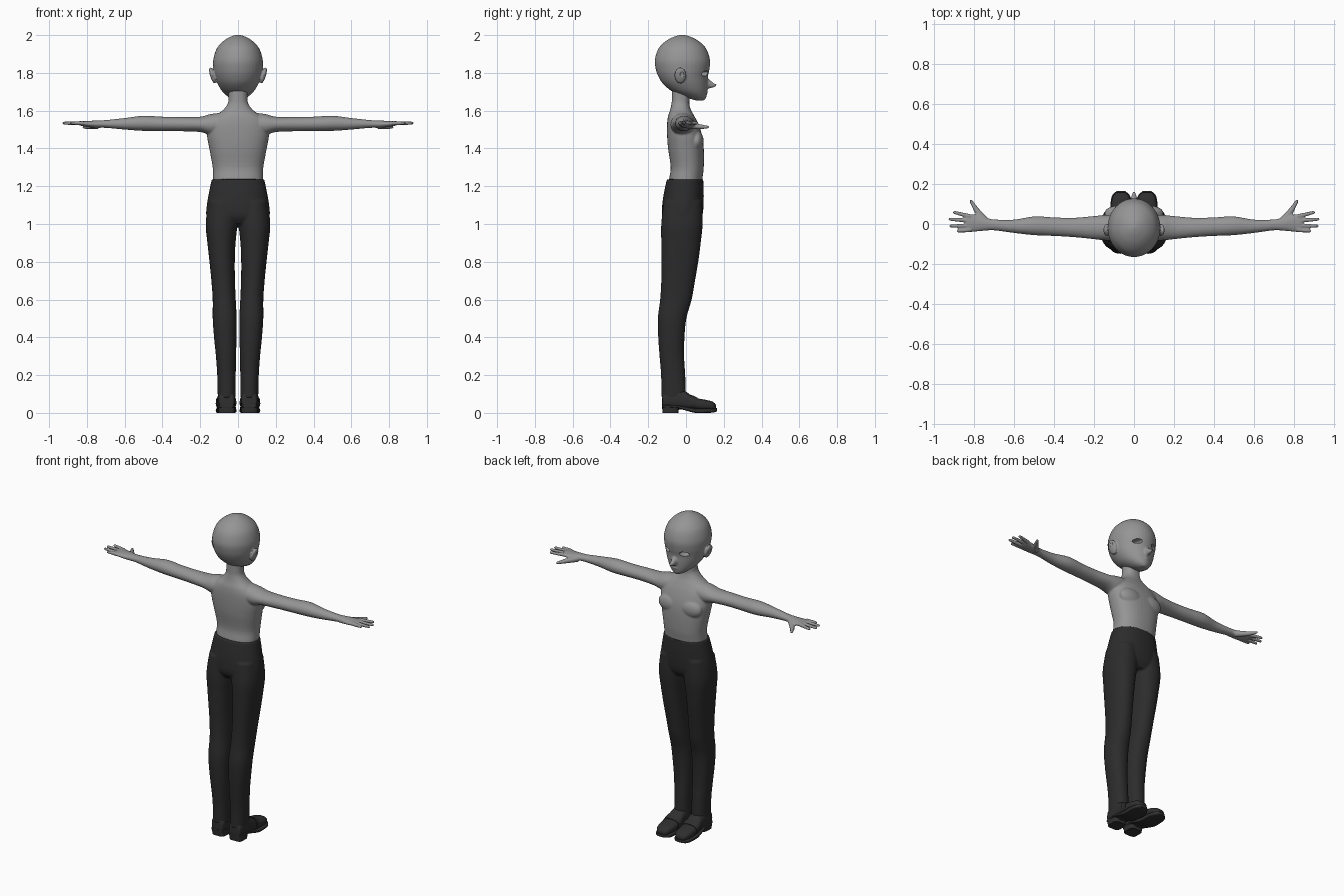
import bpy, bmesh, math
from mathutils import Matrix, Vector

if "Cube" in bpy.data.objects:
    bpy.data.objects.remove(bpy.data.objects["Cube"])


def material(name, value):
    mat = bpy.data.materials.new(name)
    mat.use_nodes = True
    colour = (value, value, value, 1)
    mat.diffuse_color = colour
    mat.node_tree.nodes["Principled BSDF"].inputs["Base Color"].default_value = colour
    return mat


SKIN = material("grey skin", 0.3)
CLOTH = material("charcoal cloth", 0.025)
LEATHER = material("charcoal leather", 0.028)


def spline(rows, steps):
    """Catmull-Rom interpolation between section rows."""
    rows = [Vector(r) for r in rows]
    result = []
    for i in range(len(rows) - 1):
        p, q, r, s = (rows[min(max(i + k, 0), len(rows) - 1)] for k in (-1, 0, 1, 2))
        for k in range(steps):
            t = k / steps
            result.append(q + (r - p) * (t / 2)
                          + (p * 2 - q * 5 + r * 4 - s) * (t * t / 2)
                          + (q * 3 - p - r * 3 + s) * (t ** 3 / 2))
    return result + [rows[-1]]


def loft(bm, rows, axis="z", power=2.0, sides=40, steps=4):
    """Rows are (position, low a, high a, low b, high b) along an axis."""
    rings = []
    for t, a0, a1, b0, b1 in spline(rows, steps):
        ring = []
        for i in range(sides):
            angle = math.tau * i / sides
            c, s = math.cos(angle), math.sin(angle)
            a = (a0 + a1) / 2 + (a1 - a0) / 2 * math.copysign(abs(c) ** (2 / power), c)
            b = (b0 + b1) / 2 + (b1 - b0) / 2 * math.copysign(abs(s) ** (2 / power), s)
            ring.append(bm.verts.new({"x": (t, a, b), "y": (a, t, b), "z": (a, b, t)}[axis]))
        rings.append(ring)
    faces = [bm.faces.new(rings[0]), bm.faces.new(rings[-1])]
    for low, high in zip(rings, rings[1:]):
        for i in range(sides):
            j = (i + 1) % sides
            faces.append(bm.faces.new((low[i], low[j], high[j], high[i])))
    bmesh.ops.recalc_face_normals(bm, faces=faces)


def ellipsoid(bm, centre, radii, tilt=0.0):
    matrix = (Matrix.Translation(centre) @ Matrix.Rotation(tilt, 4, "Y")
              @ Matrix.Diagonal((*radii, 1)))
    bmesh.ops.create_uvsphere(bm, u_segments=32, v_segments=20, radius=1, matrix=matrix)


def finger(bm, start, end, thick, thin):
    start, end = Vector(start), Vector(end)
    turn = (end - start).to_track_quat("Z", "Y").to_matrix().to_4x4()
    bmesh.ops.create_cone(bm, cap_ends=True, segments=16, radius1=thick, radius2=thin,
                          depth=(end - start).length,
                          matrix=Matrix.Translation((start + end) / 2) @ turn)
    ellipsoid(bm, end, (thin, thin, thin))


def mirror(bm):
    """Copy everything built so far across the middle."""
    copy = bmesh.ops.duplicate(bm, geom=bm.verts[:] + bm.edges[:] + bm.faces[:])["geom"]
    bmesh.ops.scale(bm, vec=(-1, 1, 1), verts=[g for g in copy if isinstance(g, bmesh.types.BMVert)])
    bmesh.ops.reverse_faces(bm, faces=[g for g in copy if isinstance(g, bmesh.types.BMFace)])


def finish(bm, name, mat, voxel=0, cutter=None, angle=50):
    """Make the object; a voxel size fuses its pieces into one skin."""
    mesh = bpy.data.meshes.new(name)
    bm.to_mesh(mesh)
    bm.free()
    obj = bpy.data.objects.new(name, mesh)
    bpy.context.collection.objects.link(obj)
    mesh.materials.append(mat)
    bpy.ops.object.select_all(action="DESELECT")
    obj.select_set(True)
    bpy.context.view_layer.objects.active = obj
    if voxel:
        fuse = obj.modifiers.new("fuse", "REMESH")
        fuse.mode = "VOXEL"
        fuse.voxel_size = voxel
        soften = obj.modifiers.new("soften", "SMOOTH")
        soften.factor, soften.iterations = 0.5, 4
    if cutter:
        cut = obj.modifiers.new("cut", "BOOLEAN")
        cut.operation, cut.solver, cut.object = "DIFFERENCE", "EXACT", cutter
    for mod in list(obj.modifiers):
        bpy.ops.object.modifier_apply(modifier=mod.name)
    bpy.ops.object.shade_smooth_by_angle(angle=math.radians(angle))
    return obj


# Eye openings and ear hollows
bm = bmesh.new()
ellipsoid(bm, (.06, .11, 1.797), (.027, .06, .014), .12)
ellipsoid(bm, (.158, -.02, 1.79), (.014, .015, .025), .2)
mirror(bm)
cutter = finish(bm, "eye_cutter", SKIN)
cutter.hide_render = True

# Head with ears, nose and chin
bm = bmesh.new()
ellipsoid(bm, (.135, -.03, 1.787), (.013, .031, .045), .3)
mirror(bm)
head_rows = [(1.655, .02, .05, .095), (1.67, .048, .0, .107), (1.7, .082, -.07, .112),
             (1.74, .107, -.12, .115), (1.78, .122, -.146, .116), (1.82, .13, -.16, .124),
             (1.87, .131, -.165, .127), (1.93, .112, -.145, .106), (1.97, .076, -.105, .065),
             (1.993, .036, -.06, .02), (2.002, .006, -.026, -.014)]
loft(bm, [(z, -w, w, back, front) for z, w, back, front in head_rows])
loft(bm, [(.09, -.02, .02, 1.712, 1.79), (.12, -.017, .017, 1.717, 1.768),
          (.145, -.011, .011, 1.723, 1.747), (.162, -.005, .005, 1.731, 1.741)], "y")
ellipsoid(bm, (0, .1, 1.698), (.024, .017, .006))
ellipsoid(bm, (0, .09, 1.668), (.022, .015, .014))
finish(bm, "head", SKIN, .005, cutter)
bpy.data.objects.remove(cutter)

# Arms, hands and fingers, then the torso and neck
bm = bmesh.new()
loft(bm, [(.06, -.08, .045, 1.48, 1.59), (.14, -.082, .045, 1.47, 1.583),
          (.2, -.076, .04, 1.487, 1.568), (.3, -.066, .031, 1.491, 1.567),
          (.4, -.06, .033, 1.492, 1.568), (.5, -.056, .038, 1.493, 1.573),
          (.6, -.045, .022, 1.5, 1.561), (.7, -.032, .023, 1.509, 1.55),
          (.75, -.034, .034, 1.509, 1.548), (.79, -.038, .046, 1.513, 1.546),
          (.83, -.041, .05, 1.52, 1.545), (.843, -.035, .045, 1.525, 1.542)], "x")
for base, tip, reach in ((.038, .058, .9), (.016, .024, .922), (-.008, -.01, .918), (-.03, -.035, .88)):
    finger(bm, (.82, base, 1.534), (reach, tip, 1.534), .0115, .0085)
finger(bm, (.745, .015, 1.522), (.79, .07, 1.515), .02, .014)
finger(bm, (.79, .07, 1.515), (.817, .115, 1.513), .014, .008)
ellipsoid(bm, (.07, .055, 1.44), (.078, .038, .055))
mirror(bm)
torso_rows = [(1.15, .128, -.09, .084), (1.23, .132, -.09, .086), (1.3, .134, -.081, .094),
              (1.4, .152, -.095, .094), (1.47, .164, -.1, .085), (1.53, .158, -.1, .065),
              (1.57, .125, -.095, .045), (1.6, .083, -.085, .028), (1.63, .058, -.078, .018),
              (1.66, .05, -.075, .018), (1.75, .05, -.075, .02)]
loft(bm, [(z, -w, w, back, front) for z, w, back, front in torso_rows], power=2.3)
finish(bm, "torso_and_arms", SKIN, .005)

# Trousers
bm = bmesh.new()
loft(bm, [(.08, .012, .107, -.13, .0), (.2, .012, .11, -.132, -.004), (.3, .01, .117, -.14, -.01),
          (.4, .008, .127, -.147, -.008), (.5, .007, .134, -.149, .002), (.6, .012, .134, -.137, .03),
          (.7, .016, .141, -.131, .048), (.8, .017, .151, -.131, .065), (.9, .013, .162, -.131, .078),
          (1, .003, .171, -.131, .088), (1.12, 0, .157, -.118, .085)], power=2.2)
mirror(bm)
loft(bm, [(1, -.14, .14, -.1, .065), (1.04, -.167, .167, -.125, .086), (1.1, -.165, .165, -.126, .093),
          (1.17, -.153, .153, -.116, .094), (1.237, -.139, .139, -.101, .091)], power=2.2)
finish(bm, "trousers", CLOTH, .006)

# Shoe uppers
bm = bmesh.new()
loft(bm, [(-.126, .035, .085, .03, .07), (-.118, .02, .1, .018, .11), (-.06, .015, .107, .018, .13),
          (0, .014, .11, .018, .112), (.04, .012, .114, .016, .083), (.1, .014, .114, .014, .07),
          (.14, .024, .105, .014, .06), (.158, .042, .088, .016, .045)], "y", 2.6)
mirror(bm)
finish(bm, "shoe_uppers", LEATHER)

# Instep straps
bm = bmesh.new()
loft(bm, [(.025, .009, .117, .018, .097), (.06, .009, .118, .018, .081)], "y", 2.6)
mirror(bm)
finish(bm, "shoe_straps", LEATHER)

# Soles with an arch, and heels
bm = bmesh.new()
loft(bm, [(-.127, .035, .085, .03, .042), (-.118, .017, .103, .028, .042), (-.05, .013, .109, .026, .04),
          (0, .011, .113, .012, .032), (.05, .009, .117, 0, .024), (.11, .011, .117, 0, .024),
          (.145, .022, .108, .002, .024), (.165, .045, .087, .008, .026)], "y", 5)
loft(bm, [(0, .018, .102, -.124, -.04), (.035, .014, .106, -.127, -.036)], power=4)
mirror(bm)
finish(bm, "shoe_soles", LEATHER, angle=40)
